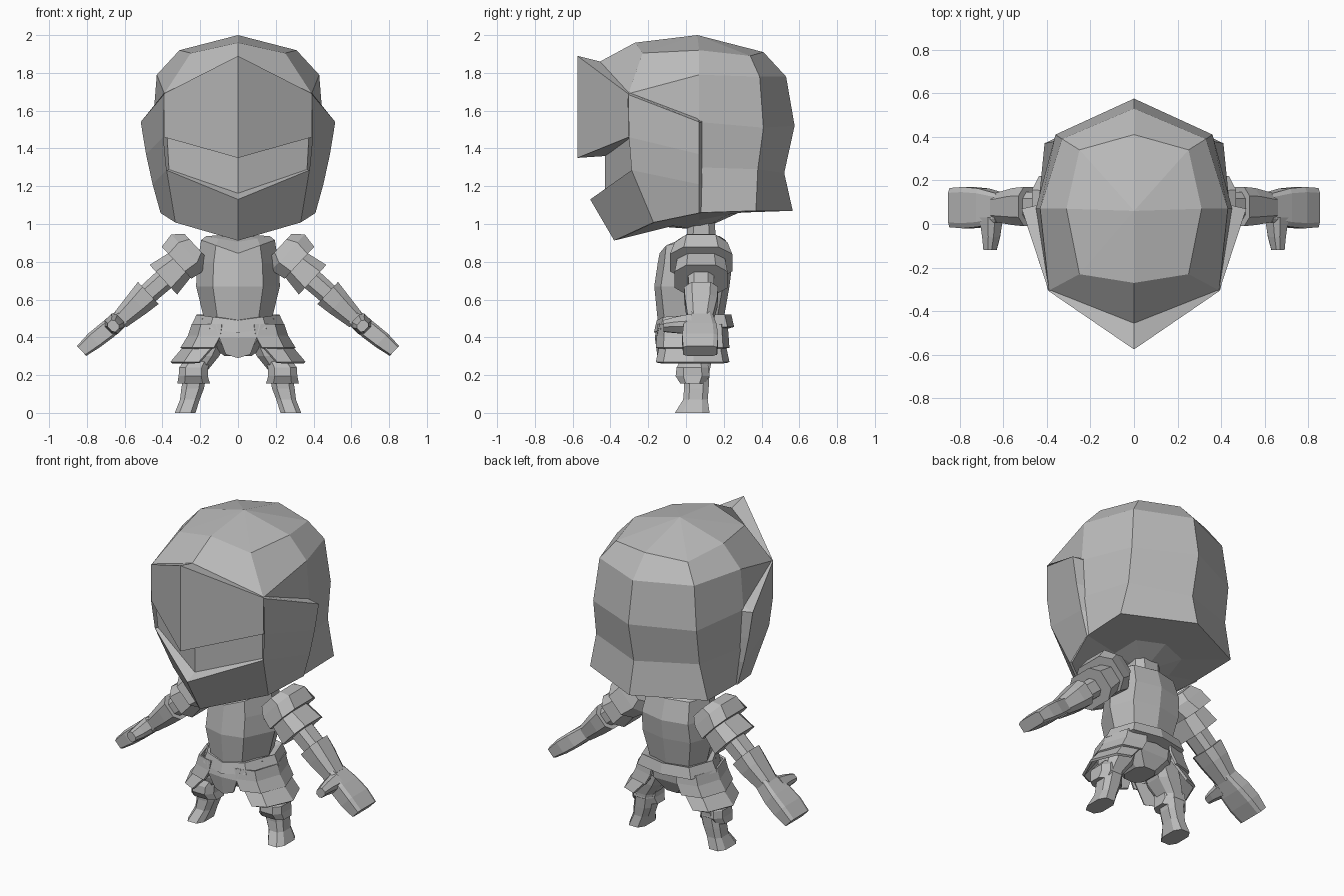
import bpy, bmesh, math
from mathutils import Vector

steel = bpy.data.materials.new("grey steel")
steel.diffuse_color = (0.5, 0.5, 0.5, 1)


def finish(name, bm, thick=0):
    bmesh.ops.remove_doubles(bm, verts=bm.verts, dist=0.0005)
    me = bpy.data.meshes.new(name)
    bm.to_mesh(me)
    bm.free()
    ob = bpy.data.objects.new(name, me)
    bpy.context.collection.objects.link(ob)
    me.materials.append(steel)
    ob.modifiers.new("mirror", 'MIRROR')
    if thick:
        m = ob.modifiers.new("thickness", 'SOLIDIFY')
        m.thickness = thick
        m.offset = -1
    return ob


def sheet(name, rows, thick=0):
    """Right half surface: rows run top to bottom, columns front to back."""
    bm = bmesh.new()
    g = [[bm.verts.new(p) for p in r] for r in rows]
    for a, b in zip(g, g[1:]):
        for i in range(len(a) - 1):
            bm.faces.new((a[i], b[i], b[i + 1], a[i + 1]))
    return finish(name, bm, thick)


def limb(name, stations, u, v=(0, 1, 0), c=0.55):
    """Chamfered-box sections (centre, half width, half depth), mirrored."""
    u, v = Vector(u).normalized(), Vector(v).normalized()
    sec = [(1, -c), (1, c), (c, 1), (-c, 1), (-1, c), (-1, -c), (-c, -1), (c, -1)]
    bm = bmesh.new()
    g = [[bm.verts.new(Vector(p) + u * a * w + v * b * d) for a, b in sec]
         for p, w, d in stations]
    for a, b in zip(g, g[1:]):
        for i in range(8):
            j = (i + 1) % 8
            bm.faces.new((a[i], a[j], b[j], b[i]))
    bm.faces.new(g[0])
    bm.faces.new(g[-1])
    bmesh.ops.recalc_face_normals(bm, faces=bm.faces)
    return finish(name, bm)


# Helmet dome, closed underneath
sheet("helmet_dome", [
    [(0, .06, 2.0)] * 5,
    [(0, -.27, 1.96), (.25, -.23, 1.905), (.31, .07, 1.92), (.25, .34, 1.89), (0, .41, 1.91)],
    [(0, -.455, 1.86), (.39, -.305, 1.69), (.43, .07, 1.79), (.33, .39, 1.78), (0, .53, 1.78)],
    [(0, -.43, 1.40), (.375, -.29, 1.46), (.45, .07, 1.54), (.36, .41, 1.51), (0, .575, 1.52)],
    [(0, -.43, 1.16), (.365, -.275, 1.28), (.44, .07, 1.30), (.36, .38, 1.29), (0, .52, 1.27)],
    [(0, -.37, .915), (.325, -.165, 1.01), (.405, .07, 1.06), (.41, .37, 1.07), (0, .565, 1.07)],
    [(0, -.12, .985), (.12, -.07, .99), (.2, .07, 1.02), (.17, .22, 1.05), (0, .28, 1.06)],
    [(0, .08, .97)] * 5])

# Pointed visor with its top and underside
sheet("visor", [
    [(0, -.455, 1.86), (.385, -.3, 1.695)],
    [(0, -.575, 1.89), (.392, -.307, 1.69)],
    [(0, -.575, 1.35), (.392, -.303, 1.46)],
    [(0, -.425, 1.36), (.37, -.28, 1.46)]])

# Jaw guard with upper ledge
sheet("jaw_guard", [
    [(0, -.425, 1.165), (.36, -.27, 1.29)],
    [(0, -.507, 1.13), (.378, -.288, 1.285)],
    [(0, -.38, .912), (.332, -.172, 1.008)]])

# Flared cheek plates, returning to the dome at the rear edge
sheet("cheek_plate", [
    [(.39, -.3, 1.695), (.44, .06, 1.56), (.44, .085, 1.56)],
    [(.392, -.305, 1.685), (.515, .07, 1.54), (.45, .085, 1.535)],
    [(.395, -.302, 1.46), (.487, .07, 1.37), (.44, .085, 1.37)],
    [(.378, -.288, 1.285), (.452, .07, 1.21), (.425, .085, 1.21)],
    [(.332, -.172, 1.008), (.41, .07, 1.058), (.405, .08, 1.06)]])

# Neck
limb("neck", [((0, .08, .88), .09, .08), ((0, .08, 1.05), .09, .07)], (1, 0, 0))


# Torso
def ring(z, w, yf, yb, drop=0.0):
    return [(0, yf, z - drop), (w * .6, yf + .035, z - drop * .4), (w, .05, z),
            (w * .75, yb - .035, z), (0, yb, z)]


sheet("breastplate", [
    [(0, .08, .95)] * 5,
    ring(.935, .17, -.05, .18, .03),
    ring(.915, .195, -.14, .21, .07),
    ring(.79, .215, -.15, .245),
    ring(.67, .222, -.168, .23),
    ring(.5, .18, -.15, .2, .01),
    [(0, .05, .48)] * 5])

# Belt
sheet("belt", [
    ring(.5, .17, -.12, .19),
    ring(.52, .22, -.155, .24, .03),
    ring(.455, .25, -.17, .255, .03),
    ring(.44, .2, -.12, .2)])

# Pelvis
limb("pelvis", [((0, .05, .5), .19, .14), ((0, .05, .38), .18, .13),
                ((0, .05, .3), .07, .09)], (1, 0, 0))


# Hip plates in two tiers around each hip
def hip(z, w, d, inner=.35):
    prof = [(inner, -1), (.8, -.8), (1, 0), (.82, .78), (inner, .95)]
    return [(x * w, .04 + y * d, z) for x, y in prof]


sheet("upper_hip_plate", [hip(.47, .245, .19), hip(.41, .265, .195),
                          hip(.345, .305, .2, .42)], .015)
sheet("lower_hip_plate", [hip(.38, .265, .175, .42),
                          hip(.27, .358, .2, .58)], .015)

# Front and rear flaps between the hip plates
sheet("front_flap", [[(0, -.15, .48), (.12, -.14, .47)],
                     [(0, -.165, .40), (.1, -.155, .40)],
                     [(0, -.15, .29), (.065, -.14, .31)]], .015)

# Legs
limb("leg", [((.13, .05, .44), .10, .10), ((.185, .05, .30), .085, .09),
             ((.225, .055, .22), .06, .07), ((.24, .055, .13), .06, .065),
             ((.255, .05, .07), .052, .065), ((.28, .033, 0), .055, .092)], (1, 0, 0))
limb("knee_guard", [((.215, .04, .275), .07, .07), ((.235, .035, .24), .077, .085),
                    ((.237, .035, .195), .077, .09), ((.235, .035, .155), .087, .065)], (1, 0, 0))

# Arms slope outward and down; sections lie across the arm axis
across = (.68, 0, .73)
limb("upper_shoulder_plate", [((.225, .08, .885), .085, .12), ((.265, .08, .85), .13, .14),
                              ((.325, .08, .795), .115, .165)], across)
limb("lower_shoulder_plate", [((.30, .08, .79), .085, .125),
                              ((.395, .08, .705), .107, .14)], across)
limb("upper_arm", [((.34, .08, .75), .06, .07), ((.5, .08, .61), .055, .065)], across)
limb("forearm_guard", [((.475, .08, .635), .08, .09), ((.53, .08, .58), .07, .085),
                       ((.625, .075, .49), .05, .065)], across)
limb("hand", [((.61, .075, .505), .045, .065), ((.69, .075, .44), .05, .088),
              ((.76, .075, .385), .048, .095), ((.828, .075, .328), .036, .09)], across, c=.75)
limb("thumb", [((.655, .03, .47), .05, .05), ((.655, -.06, .465), .04, .035),
               ((.66, -.12, .46), .03, .025)], across, (.73, 0, -.68))
